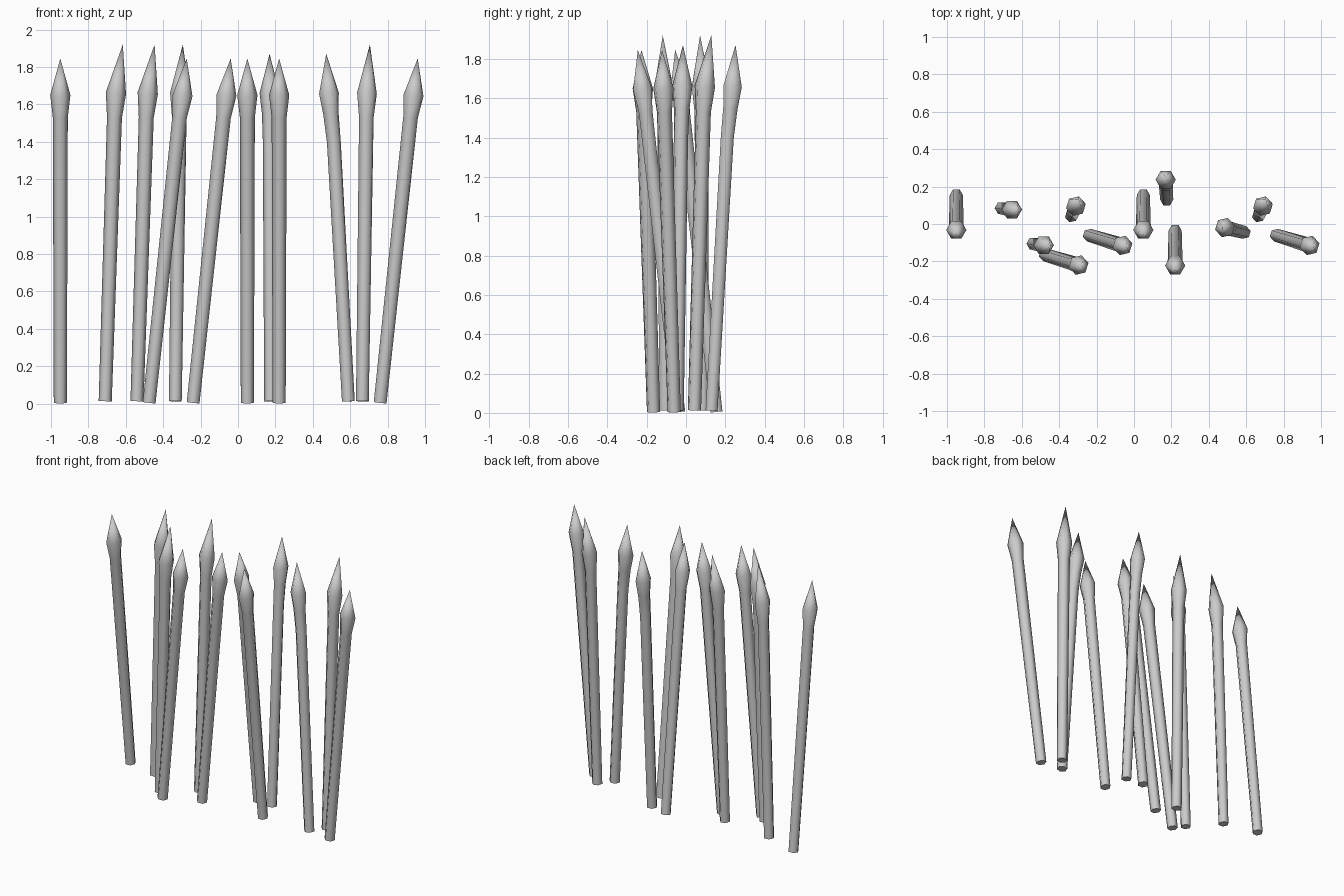
import bpy, bmesh
from math import cos, sin, radians, pi
from mathutils import Vector

if "Cube" in bpy.data.objects:
    bpy.data.objects.remove(bpy.data.objects["Cube"])

SIDES = 6

# Stake types: rings of (lean offset, height, radius) from butt to tip
STRAIGHT = [(0, .005, .035), (.170, 1.53, .040), (.187, 1.65, .054), (.210, 1.845, 0)]
UPRIGHT = [(0, .013, .035), (.050, 1.53, .040), (.058, 1.66, .054), (.095, 1.92, 0)]
BENT = [(0, .012, .035), (.080, 1.40, .038), (.096, 1.55, .042), (.107, 1.66, .054), (.122, 1.87, 0)]


def stake(name, rings, x, y, lean_deg, spin_deg):
    """Hexagonal stake whose rings follow a leaning centre line to a point."""
    a, spin = radians(lean_deg), radians(spin_deg)
    d = Vector((cos(a), sin(a), 0))
    pts = [Vector((x, y, z)) + d * o for o, z, r in rings]
    bm = bmesh.new()
    loops = []
    for i, (o, z, r) in enumerate(rings[:-1]):
        axis = (pts[i + 1] - pts[max(i - 1, 0)]).normalized()
        loop = []
        for k in range(SIDES):
            t = spin + 2 * pi * k / SIDES
            v = Vector((cos(t) * r, sin(t) * r, 0))
            v.z = -(v.x * axis.x + v.y * axis.y) / axis.z
            loop.append(bm.verts.new(pts[i] + v))
        loops.append(loop)
    # butt, shaft sides and pointed head
    bm.faces.new(loops[0][::-1])
    for lo, hi in zip(loops, loops[1:]):
        for k in range(SIDES):
            n = (k + 1) % SIDES
            bm.faces.new((lo[k], lo[n], hi[n], hi[k]))
    tip = bm.verts.new(pts[-1])
    for k in range(SIDES):
        bm.faces.new((loops[-1][k], loops[-1][(k + 1) % SIDES], tip))
    me = bpy.data.meshes.new(name)
    bm.to_mesh(me)
    bm.free()
    ob = bpy.data.objects.new(name, me)
    bpy.context.collection.objects.link(ob)
    bpy.ops.object.select_all(action='DESELECT')
    ob.select_set(True)
    bpy.context.view_layer.objects.active = ob
    bpy.ops.object.shade_smooth_by_angle(angle=radians(65))


# Placement: type, base x, base y, lean direction, spin of the hexagon
STAKES = [
    (STRAIGHT, -.95, .155, -90, 0),
    (STRAIGHT, .05, .155, -90, 0),
    (STRAIGHT, .22, -.035, -90, 0),
    (STRAIGHT, -.475, -.165, -17, 13),
    (STRAIGHT, -.24, -.06, -17, 13),
    (STRAIGHT, .76, -.06, -17, 13),
    (UPRIGHT, -.71, .085, -8, 0),
    (UPRIGHT, -.54, -.105, -8, 0),
    (UPRIGHT, -.335, .043, 65, 13),
    (UPRIGHT, .665, .043, 65, 13),
    (BENT, .175, .13, 93, 0),
    (BENT, .59, -.045, 166, 13),
]
for i, (kind, x, y, lean, spin) in enumerate(STAKES, 1):
    stake(f"stake_{i:02d}", kind, x, y, lean, spin)
